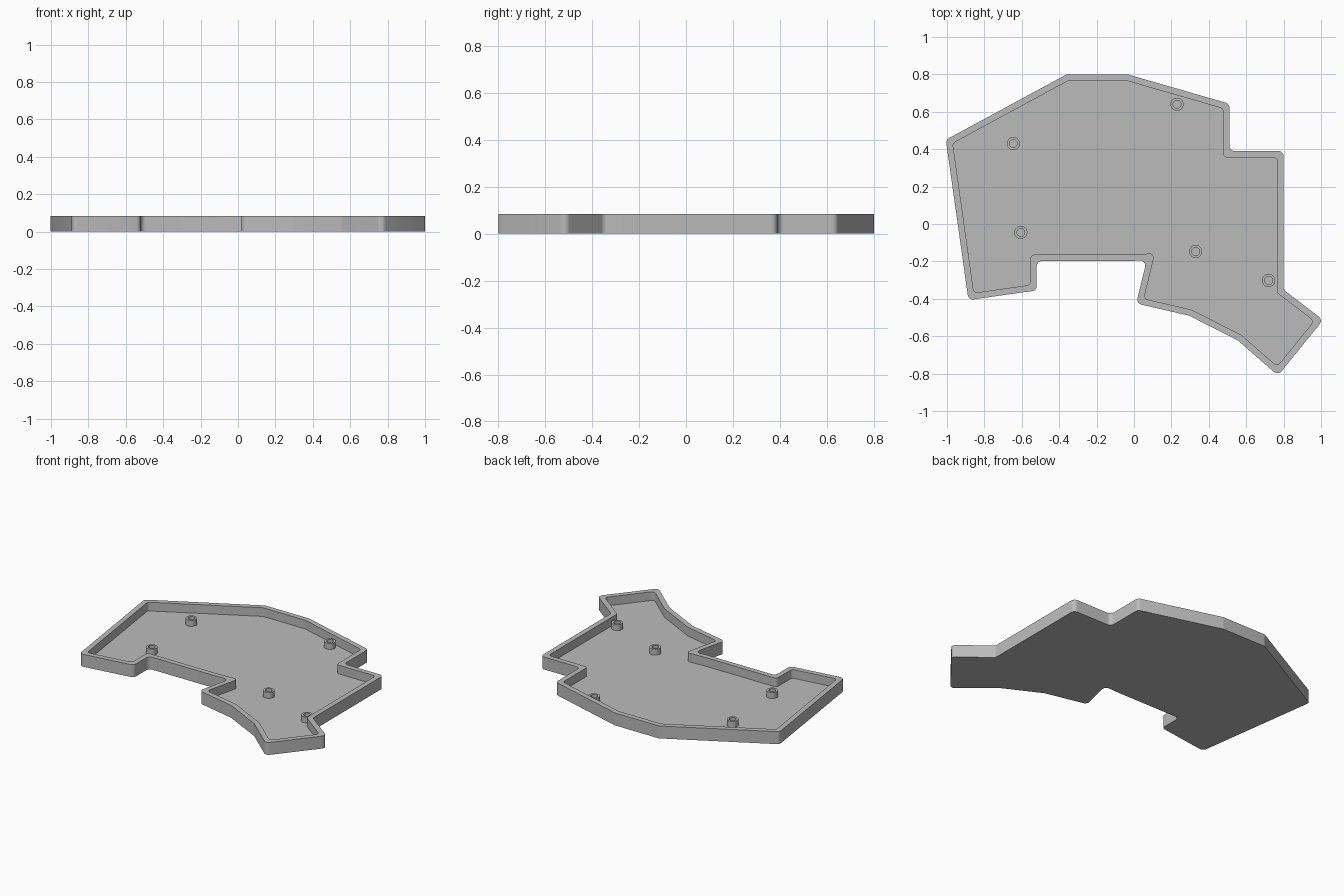
import bpy, bmesh, math
from mathutils import Vector

HEIGHT, FLOOR, WALL = 0.083, 0.025, 0.034
POST_TOP, POST_R, HOLE_R = 0.065, 0.035, 0.021

# Remove the default cube
cube = bpy.data.objects.get("Cube")
if cube:
    bpy.data.objects.remove(cube, do_unlink=True)

grey = bpy.data.materials.new("plain grey")
grey.use_nodes = True
colour = (0.5, 0.5, 0.5, 1)
grey.diffuse_color = colour
grey.node_tree.nodes["Principled BSDF"].inputs["Base Color"].default_value = colour

# Case outline, clockwise from above
OUTLINE = [Vector(p) for p in (
    (-1.006, 0.45), (-0.36, 0.8), (-0.035, 0.8), (0.51, 0.643), (0.51, 0.39),
    (0.8, 0.39), (0.8, -0.352), (1.011, -0.513), (0.77, -0.81), (0.555, -0.622),
    (0.295, -0.49), (0.012, -0.425), (0.068, -0.193), (-0.02, -0.198),
    (-0.52, -0.198), (-0.52, -0.355), (-0.885, -0.407))]


def neighbours(points):
    for i, p in enumerate(points):
        yield points[i - 1], p, points[(i + 1) % len(points)]


def inset(points, dist):
    """Move every edge inwards by dist."""
    result = []
    for a, p, b in neighbours(points):
        d1, d2 = (p - a).normalized(), (b - p).normalized()
        n1, n2 = Vector((d1.y, -d1.x)), Vector((d2.y, -d2.x))
        result.append(p + (n1 + n2) * dist / (1 + n1.dot(n2)))
    return result


def fillet(points, radius, steps=6):
    """Round every corner with an arc."""
    result = []
    for a, p, b in neighbours(points):
        u, v = (a - p).normalized(), (b - p).normalized()
        half = u.angle(v) / 2
        centre = p + (u + v).normalized() * radius / math.sin(half)
        start = p + u * radius / math.tan(half) - centre
        end = p + v * radius / math.tan(half) - centre
        sweep = start.angle_signed(end)
        for k in range(steps + 1):
            t = -sweep * k / steps
            c, s = math.cos(t), math.sin(t)
            result.append(centre + Vector((start.x * c - start.y * s,
                                           start.x * s + start.y * c)))
    return result


def circle(centre, radius, sides=32):
    return [Vector((centre[0] + radius * math.cos(-math.tau * k / sides),
                    centre[1] + radius * math.sin(-math.tau * k / sides)))
            for k in range(sides)]


def build(name, loops, capped):
    """Skin a list of (outline, z) loops, optionally closing both ends."""
    bm = bmesh.new()
    rings = [[bm.verts.new((p.x, p.y, z)) for p in pts] for pts, z in loops]
    for lower, upper in zip(rings, rings[1:]):
        for i in range(len(lower)):
            bm.faces.new((lower[i - 1], lower[i], upper[i], upper[i - 1]))
    if capped:
        bm.faces.new(rings[0])
        bm.faces.new(rings[-1])
    bmesh.ops.recalc_face_normals(bm, faces=bm.faces)
    mesh = bpy.data.meshes.new(name)
    bm.to_mesh(mesh)
    bm.free()
    mesh.materials.append(grey)
    obj = bpy.data.objects.new(name, mesh)
    bpy.context.collection.objects.link(obj)
    bpy.ops.object.select_all(action='DESELECT')
    obj.select_set(True)
    bpy.context.view_layer.objects.active = obj
    bpy.ops.object.shade_smooth_by_angle(angle=math.radians(30))
    return obj


# Open tray: floor and wall in one skin
outer = fillet(OUTLINE, 0.028)
inner = fillet(inset(OUTLINE, WALL), 0.022)
build("case_tray", [(outer, 0), (outer, HEIGHT), (inner, HEIGHT), (inner, FLOOR)], True)

# Hollow screw posts standing on the floor
POSTS = {"back_right": (-0.645, 0.43), "back_left": (0.23, 0.64),
         "front_right": (-0.605, -0.045), "centre_left": (0.33, -0.147),
         "front_left": (0.72, -0.302)}
for place, spot in POSTS.items():
    rim, hole = circle(spot, POST_R), circle(spot, HOLE_R)
    base = FLOOR - 0.002
    build("screw_post_" + place,
          [(rim, base), (rim, POST_TOP), (hole, POST_TOP), (hole, FLOOR + 0.001)], True)
